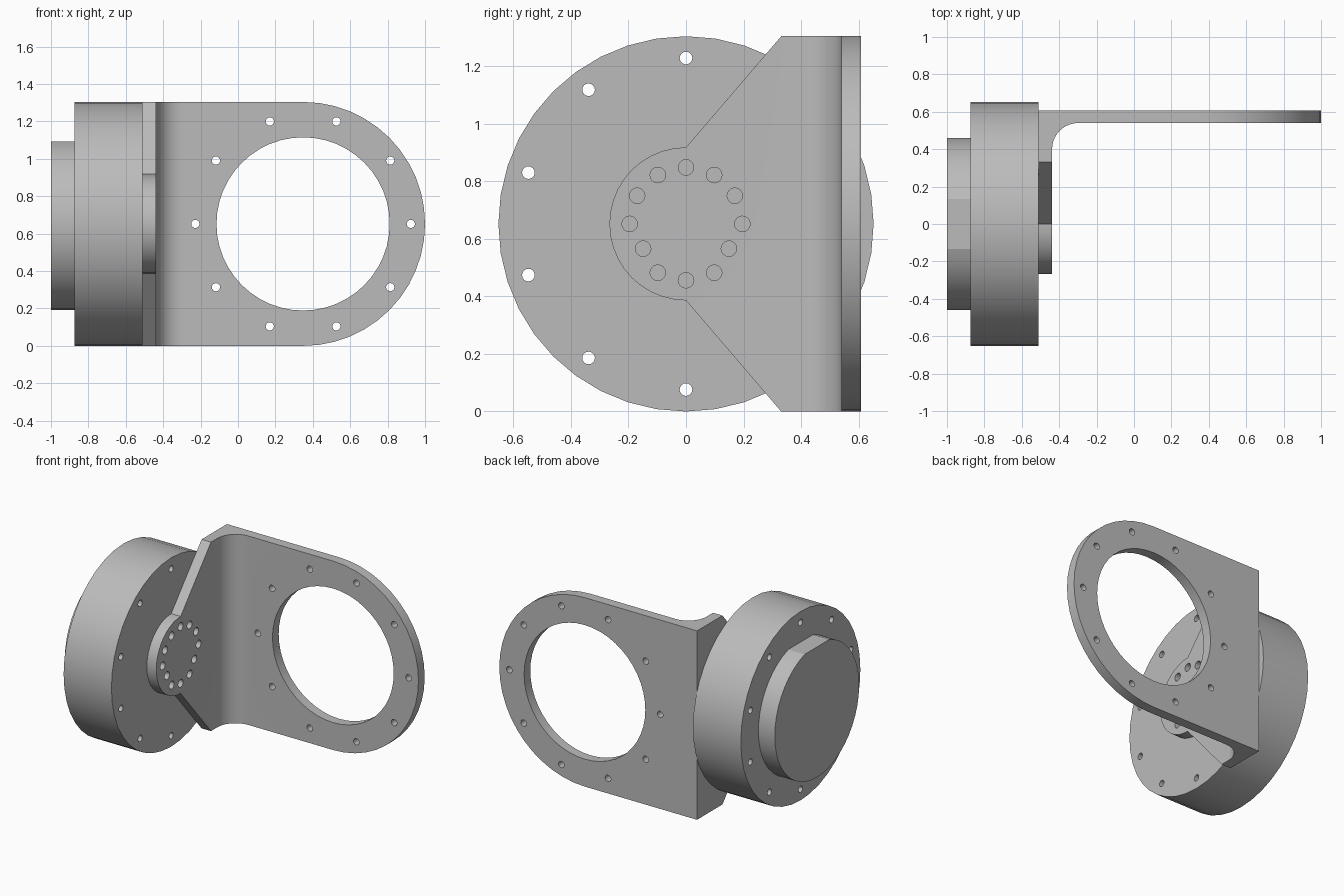
import bpy
import bmesh
from math import sin, cos, pi, radians
from mathutils import Vector

old = bpy.data.objects.get("Cube")
if old:
    bpy.data.objects.remove(old, do_unlink=True)

R = 0.652            # drum radius and rounded arm end
MID = R              # height of both axes
ARM_X = 1 - R        # centre of the ring in the arm
BACK, INNER = 0.608, 0.54    # faces of the arm plate
WALL, FACE = -0.51, -0.438   # faces of the hub plate
FILLET = 0.14

grey = bpy.data.materials.new("machined grey")
grey.use_nodes = True
colour = (0.5, 0.5, 0.5, 1)
grey.diffuse_color = colour
grey.node_tree.nodes["Principled BSDF"].inputs["Base Color"].default_value = colour


def arc(cx, cy, r, start, end, steps):
    """Points along an arc, angles in degrees."""
    angles = [radians(start + (end - start) * i / steps) for i in range(steps + 1)]
    return [(cx + r * cos(a), cy + r * sin(a)) for a in angles]


def circle(cx, cy, r, sides):
    return arc(cx, cy, r, 90, 450, sides)[:-1]


def bolt_circle(cx, cy, r, count, hole):
    centres = arc(cx, cy, r, 0, 360, count)[:-1]
    return [circle(x, y, hole, 16) for x, y in centres]


def prism(name, outlines, axis, low, high):
    """Extrude closed outlines along an axis into one object."""
    place = {"x": lambda u, v, w: Vector((w, u, v)),
             "y": lambda u, v, w: Vector((u, w, v)),
             "z": lambda u, v, w: Vector((u, v, w))}[axis]
    bm = bmesh.new()
    for outline in outlines:
        ends = [[bm.verts.new(place(u, v, w)) for u, v in outline] for w in (low, high)]
        bm.faces.new(ends[0])
        bm.faces.new(ends[1])
        n = len(outline)
        for i in range(n):
            j = (i + 1) % n
            bm.faces.new((ends[0][i], ends[0][j], ends[1][j], ends[1][i]))
    bmesh.ops.recalc_face_normals(bm, faces=bm.faces)
    mesh = bpy.data.meshes.new(name)
    bm.to_mesh(mesh)
    bm.free()
    mesh.materials.append(grey)
    obj = bpy.data.objects.new(name, mesh)
    bpy.context.collection.objects.link(obj)
    return obj


def carve(obj, cutter, operation="DIFFERENCE"):
    """Apply a boolean and discard the cutter."""
    cutter.hide_render = True
    mod = obj.modifiers.new("carve", "BOOLEAN")
    mod.object, mod.operation, mod.solver = cutter, operation, "EXACT"
    graph = bpy.context.evaluated_depsgraph_get()
    obj_eval = obj.evaluated_get(graph)
    mesh = bpy.data.meshes.new_from_object(obj_eval)
    obj.modifiers.clear()
    obj.data = mesh
    bpy.data.objects.remove(cutter, do_unlink=True)


# Drum with bolt holes right through its rim
drum = prism("drum", [circle(0, MID, R, 40)], "x", -0.875, WALL)
rim_holes = [circle(y, z, 0.022, 16) for y, z in arc(0, MID, 0.576, 90, 450, 10)[:-1]]
carve(drum, prism("rim_holes", rim_holes, "x", -1.1, -0.3))

# Rear cap with a flat on top
flat = 17
cap = prism("rear_cap", [arc(0, MID, 0.46, 90 + flat, 450 - flat, 40)], "x", -1, -0.875)

# Bracket: filleted L section trimmed by its two side outlines
section = [(WALL, BACK), (1.2, BACK), (1.2, INNER)]
section += arc(FACE + FILLET, INNER - FILLET, FILLET, 90, 180, 10)
section += [(FACE, -0.5), (WALL, -0.5)]
bracket = prism("bracket", [section], "z", -0.2, 1.5)

hub = arc(0, MID, 0.266, 90, 270, 20)
taper = [(0.42, MID - 0.756), (0.8, MID - 0.756), (0.8, MID + 0.756), (0.42, MID + 0.756)]
carve(bracket, prism("hub_outline", [hub + taper], "x", -0.8, 1.4), "INTERSECT")

arm = [(-0.7, 0)] + arc(ARM_X, MID, R, -90, 90, 24) + [(-0.7, 2 * R)]
carve(bracket, prism("arm_outline", [arm], "y", -0.8, 0.9), "INTERSECT")

# Ring opening and bolt holes in the arm
arm_holes = [circle(ARM_X, MID, 0.463, 48)] + bolt_circle(ARM_X, MID, 0.576, 10, 0.022)
carve(bracket, prism("arm_holes", arm_holes, "y", 0.45, 0.8))

# Hub bolt holes, the two lower diagonals sitting slightly closer in
hub_holes = []
for i in range(12):
    a = i * pi / 6
    r = 0.172 if i in (7, 11) else 0.196
    hub_holes.append(circle(r * cos(a), MID + r * sin(a), 0.027, 16))
carve(bracket, prism("hub_holes", hub_holes, "x", -0.6, -0.35))

# Smooth round walls, crisp edges
bpy.ops.object.select_all(action="DESELECT")
for obj in (drum, cap, bracket):
    obj.select_set(True)
bpy.context.view_layer.objects.active = drum
bpy.ops.object.shade_smooth_by_angle(angle=radians(15))
